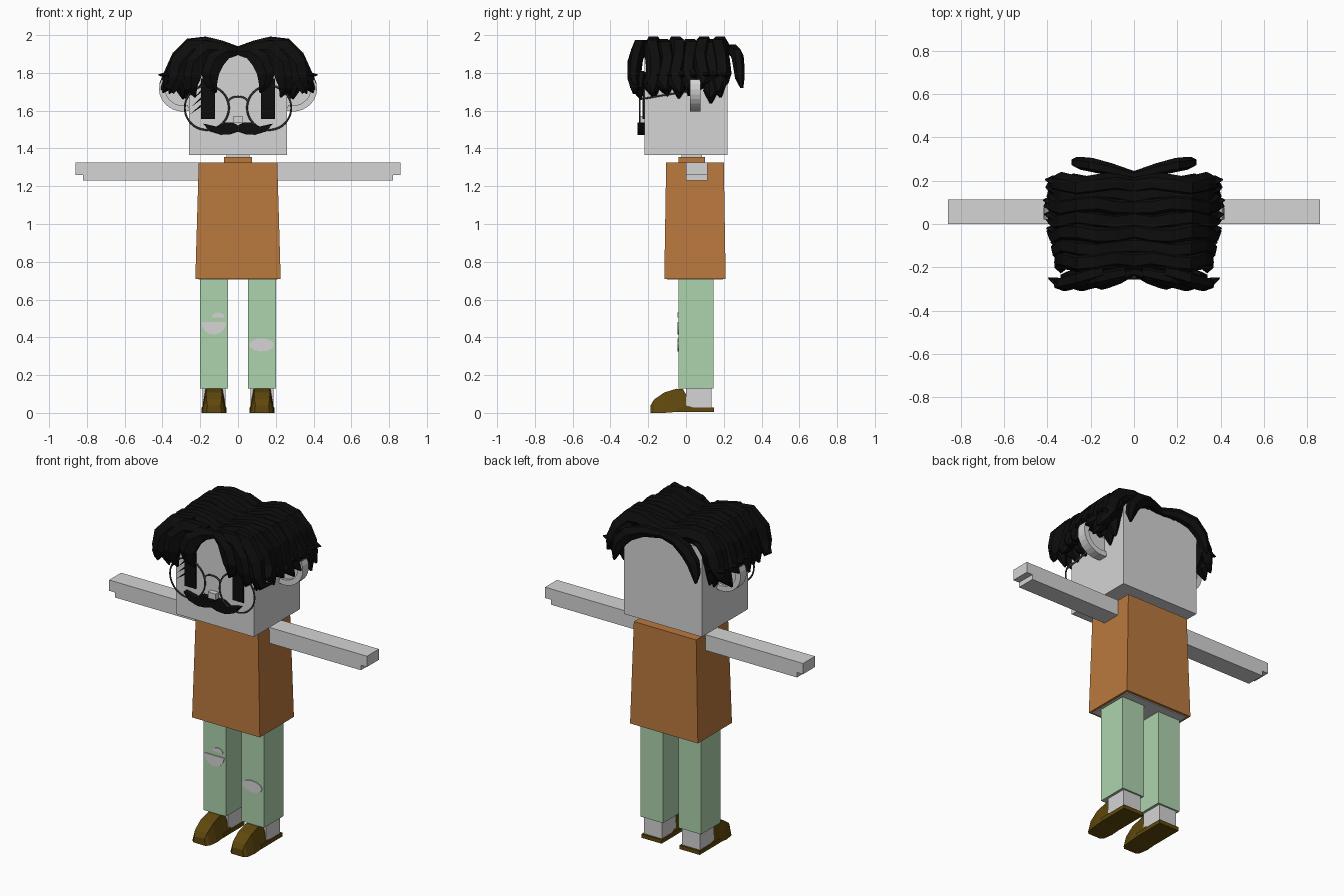
import bpy
import bmesh
import math
from mathutils import Vector

cube = bpy.data.objects.get("Cube")
if cube:
    bpy.data.objects.remove(cube, do_unlink=True)


def material(name, r, g, b):
    m = bpy.data.materials.new(name)
    m.use_nodes = True
    m.diffuse_color = (r, g, b, 1)
    m.node_tree.nodes["Principled BSDF"].inputs["Base Color"].default_value = (r, g, b, 1)
    return m


SKIN = material("pale_grey_skin", .66, .66, .66)
ORANGE = material("orange_cloth", .49, .19, .047)
GREEN = material("pale_green_cloth", .42, .65, .42)
BROWN = material("brown_leather", .115, .064, .004)
BLACK = material("black_hair", .004, .004, .004)
METAL = material("dark_metal", .06, .06, .06)


def loft(name, mat, ring_sets, mirror=False):
    """Bridge matching rings into closed solids, optionally repeated across x."""
    bm = bmesh.new()
    for side in ((1, -1) if mirror else (1,)):
        for rings in ring_sets:
            loops = [[bm.verts.new((side * p[0], p[1], p[2])) for p in r] for r in rings]
            n = len(loops[0])
            for a, b in zip(loops, loops[1:]):
                for i in range(n):
                    j = (i + 1) % n
                    bm.faces.new((a[i], a[j], b[j], b[i]))
            bm.faces.new(loops[0])
            bm.faces.new(loops[-1])
    bmesh.ops.recalc_face_normals(bm, faces=bm.faces)
    mesh = bpy.data.meshes.new(name)
    bm.to_mesh(mesh)
    bm.free()
    mesh.materials.append(mat)
    ob = bpy.data.objects.new(name, mesh)
    bpy.context.collection.objects.link(ob)
    return ob


def rect(x0, x1, y0, y1, z):
    return [(x0, y0, z), (x1, y0, z), (x1, y1, z), (x0, y1, z)]


def box(name, mat, x, y, z, mirror=False):
    return loft(name, mat, [[rect(*x, *y, h) for h in z]], mirror)


def plate(name, mat, outline, y0, y1, mirror=False):
    """Extrude an x-z outline along y."""
    return loft(name, mat, [[[(x, y, z) for x, z in outline] for y in (y0, y1)]], mirror)


def strand(path):
    """Six-sided tapering lock; path holds x, y, z, half depth, half thickness."""
    rings = []
    for i, (x, y, z, w, t) in enumerate(path):
        a, b = path[max(i - 1, 0)], path[min(i + 1, len(path) - 1)]
        n = Vector((a[2] - b[2], 0, b[0] - a[0])).normalized()
        rings.append([Vector((x, y, z)) + n * t * math.sin(k * math.pi / 3)
                      * 1.15 + Vector((0, w * math.cos(k * math.pi / 3), 0)) for k in range(6)])
    return rings


def wire(name, points, mirror=False):
    """Thin round rod through the points."""
    cu = bpy.data.curves.new(name, "CURVE")
    cu.dimensions = "3D"
    cu.bevel_depth = .005
    cu.bevel_resolution = 1
    for side in ((1, -1) if mirror else (1,)):
        sp = cu.splines.new("POLY")
        sp.points.add(len(points) - 1)
        for p, (x, y, z) in zip(sp.points, points):
            p.co = (side * x, y, z, 1)
    cu.materials.append(METAL)
    bpy.context.collection.objects.link(bpy.data.objects.new(name, cu))


# Body and limbs
box("head", SKIN, (-.26, .26), (-.22, .22), (1.365, 1.9))
box("neck", SKIN, (-.06, .06), (-.025, .085), (1.3, 1.38))
box("collar", ORANGE, (-.075, .075), (-.04, .1), (1.31, 1.355))
loft("shirt", ORANGE, [[rect(-.226, .226, -.115, .21, .71), rect(-.208, .208, -.105, .2, 1.325)]])
box("lower_torso", SKIN, (-.21, .21), (-.1, .195), (.705, .73))
plate("arms", SKIN, [(.2, 1.23), (.82, 1.23), (.82, 1.26), (.86, 1.26), (.86, 1.325), (.2, 1.325)],
      0, .114, True)
box("trouser_legs", GREEN, (.052, .202), (-.04, .145), (.13, .72), True)
box("ankles", SKIN, (.067, .187), (0, .135), (.02, .14), True)

# Shoes: rounded toe lofted along y, flat sole behind
shoe = [(-.187, 0, .04, .04, .035), (-.17, 0, .07, .058, .04), (-.115, 0, .108, .066, .042),
        (-.05, .005, .128, .066, .04), (-.015, .01, .125, .066, .045), (.035, .012, .03, .066, .06)]
loft("shoe_uppers", BROWN, [[[(.127 - b, y, lo), (.127 + b, y, lo), (.127 + t, y, hi), (.127 - t, y, hi)]
                             for y, lo, hi, b, t in shoe]], True)
box("shoe_soles", BROWN, (.06, .194), (-.05, .147), (.005, .028), True)


# Torn knees
def arc(cx, cz, rx, rz, start, end, n=10):
    return [(cx + rx * math.cos(math.radians(start + (end - start) * i / n)),
             cz + rz * math.sin(math.radians(start + (end - start) * i / n))) for i in range(n + 1)]


plate("left_knee_tear", SKIN, arc(.125, .36, .066, .035, 0, 330), -.045, -.038)
plate("right_knee_tear", SKIN, arc(-.128, .48, .066, .065, 180, 360), -.045, -.038)
plate("right_small_tear", SKIN, arc(-.105, .505, .034, .026, 0, 180), -.045, -.038)

# Face
box("eyes", BLACK, (.123, .195), (-.229, -.21), (1.555, 1.77), True)
for i in range(4):
    z = 1.58 + i * .04
    plate("eyelash", BLACK, [(-.255 + i * .008, z), (-.18, z + .05), (-.18, z + .066)], -.229, -.221)
box("nose", SKIN, (-.025, .025), (-.25, -.21), (1.535, 1.572))
plate("moustache", BLACK, [(0, 1.522), (.03, 1.538), (.07, 1.538), (.11, 1.515), (.185, 1.532),
                           (.15, 1.49), (.09, 1.472), (.04, 1.475), (0, 1.488)], -.257, -.215, True)

# Ears: raised outer rim around a thinner inner plate
rim = arc(.29, 1.715, .128, .12, 25, -105)
inner = arc(.29, 1.715, .095, .088, -105, 25)
plate("ear_rims", SKIN, rim + inner, .02, .077, True)
plate("ear_inners", SKIN, [(.25, 1.72), (.25, 1.61)] + arc(.29, 1.715, .11, .105, -90, 10), .037, .06, True)

# Glasses
for side in (-1, 1):
    bpy.ops.mesh.primitive_torus_add(location=(side * .165, -.245, 1.615), rotation=(math.pi / 2, 0, 0),
                                     major_radius=.117, minor_radius=.005,
                                     major_segments=40, minor_segments=6)
    ring = bpy.context.object
    ring.name = "glasses_ring"
    ring.data.materials.append(METAL)
    bpy.ops.object.shade_smooth_by_angle()
wire("glasses_bridge", [(x, -.245, z) for x, z in arc(0, 1.645, .052, .03, 0, 180)])
wire("glasses_temples", [(.272, -.245, 1.66), (.272, -.1, 1.685), (.272, .05, 1.71)], True)

# Hair: rows of locks sweeping from the centre parting over the sides
sweep = [(0, 1.915, .025), (.09, 1.93, .042), (.17, 1.945, .047), (.24, 1.93, .055),
         (.30, 1.87, .05), (.33, 1.80, .045), (.36, 1.75, .032), (.395, 1.71, .004)]
under = [(.2, 1.92, .04), (.28, 1.87, .045), (.3, 1.79, .04), (.29, 1.73, .03), (.275, 1.68, .004)]
rows = [(-.17, .02, -.03), (-.11, -.01, -.015), (-.045, .015, .005), (.02, -.01, .015),
        (.085, -.03, .02), (.14, .03, .005), (.18, .01, .01)]
locks = []
for k, (y, drop, reach) in enumerate(rows):
    lift = -.012 * (k % 2)
    for path, w in ((sweep, .05), (under, .042)):
        n = len(path) - 1
        locks.append(strand([(x + reach * (i / n) ** 2, y + .012 * math.sin(i * 1.7 + k),
                              z + lift * min(i, 1) - drop * (i / n) ** 3, .006 if i == n else w, t)
                             for i, (x, z, t) in enumerate(path)]))
    # Small flicked tufts at the ends
    locks.append(strand([(.33 + reach, y, 1.82, .03, .02), (.365 + reach, y + .02, 1.785, .025, .018),
                         (.4 + reach, y + .025, 1.79, .003, .003)]))
loft("side_hair", BLACK, locks, True)

fringe = [
    [(0, -.22, 1.915, .02, .02), (.06, -.245, 1.915, .03, .04), (.12, -.262, 1.875, .035, .055),
     (.15, -.27, 1.80, .034, .05), (.14, -.26, 1.74, .025, .032), (.115, -.25, 1.695, .004, .004)],
    [(.04, -.225, 1.925, .03, .03), (.16, -.25, 1.925, .04, .05), (.235, -.27, 1.86, .04, .06),
     (.25, -.275, 1.78, .035, .055), (.25, -.265, 1.72, .03, .035), (.225, -.25, 1.67, .004, .004)],
    [(.14, -.215, 1.935, .04, .04), (.24, -.25, 1.925, .04, .055), (.305, -.272, 1.85, .036, .055),
     (.325, -.28, 1.77, .03, .045), (.355, -.27, 1.715, .022, .03), (.395, -.25, 1.73, .004, .004)],
    [(.28, -.24, 1.8, .03, .03), (.31, -.25, 1.72, .03, .03), (.29, -.24, 1.66, .004, .004)]]
loft("front_hair", BLACK, [strand(p) for p in fringe], True)

back = [(0, .225, 1.915, .02, .02), (.1, .25, 1.92, .03, .03), (.19, .272, 1.89, .033, .04),
        (.245, .28, 1.83, .03, .036), (.265, .285, 1.77, .025, .025), (.272, .295, 1.72, .008, .006)]
loft("back_hair", BLACK, [strand(back)], True)
